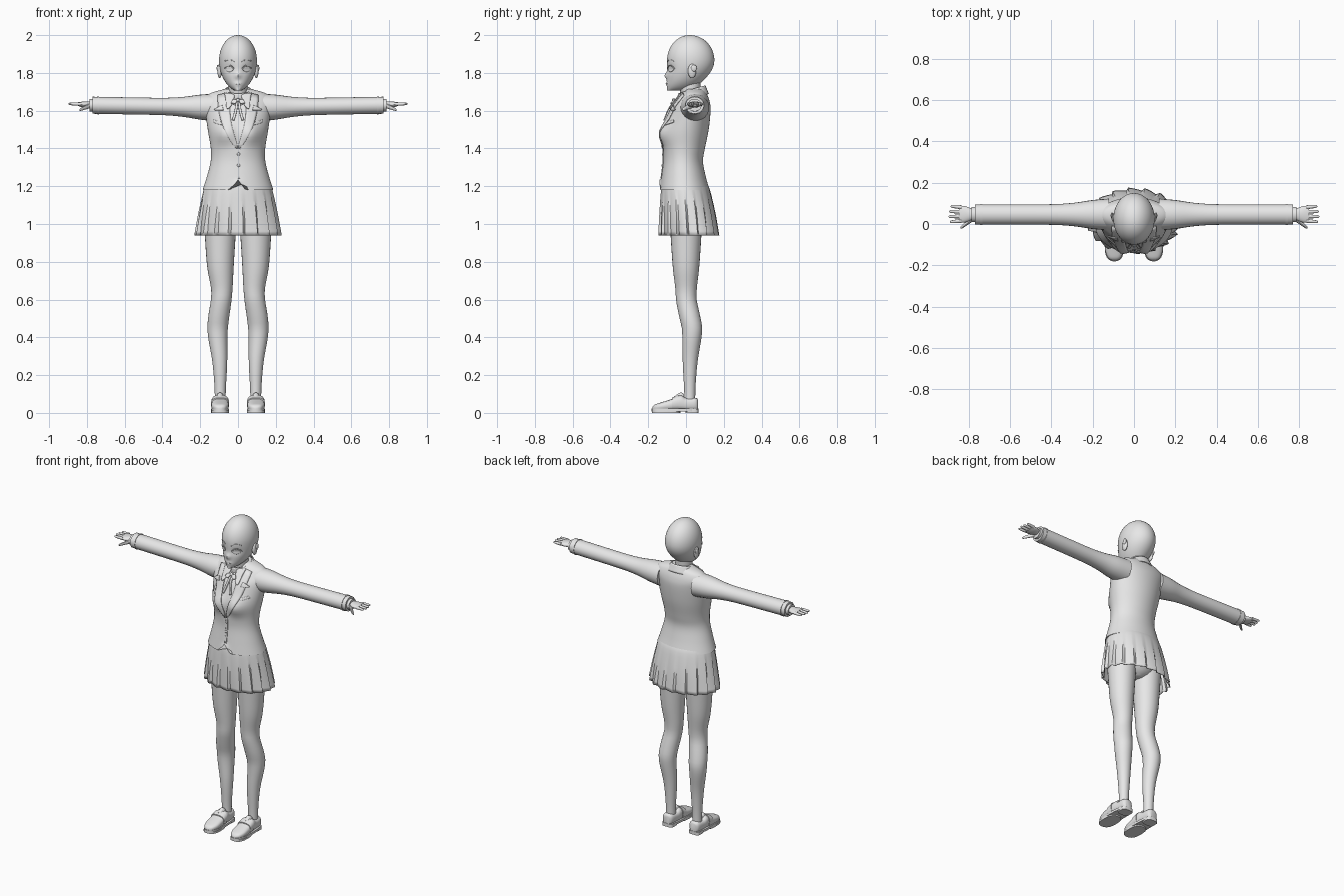
import bpy, bmesh, math
from mathutils import Vector
from mathutils.bvhtree import BVHTree

cube = bpy.data.objects.get("Cube")
if cube:
    bpy.data.objects.remove(cube, do_unlink=True)

shade = (0.8, 0.8, 0.8, 1)
grey = bpy.data.materials.new("plain_grey")
grey.use_nodes = True
grey.diffuse_color = shade
grey.node_tree.nodes["Principled BSDF"].inputs["Base Color"].default_value = shade


def finish(name, bm, mirror=False, thickness=0, sharp=40):
    """Turn a bmesh into a smooth shaded object with optional thickness and mirroring."""
    bmesh.ops.recalc_face_normals(bm, faces=bm.faces)
    mesh = bpy.data.meshes.new(name)
    bm.to_mesh(mesh)
    bm.free()
    mesh.materials.append(grey)
    mesh.shade_smooth()
    mesh.set_sharp_from_angle(angle=math.radians(sharp))
    obj = bpy.data.objects.new(name, mesh)
    bpy.context.collection.objects.link(obj)
    if thickness:
        solid = obj.modifiers.new("thickness", 'SOLIDIFY')
        solid.thickness = thickness
        solid.offset = 0
    if mirror:
        obj.modifiers.new("mirror", 'MIRROR').use_mirror_merge = False
    return obj


def oval(at, centre, radius):
    """Section given by its centre and radii on the two cross axes."""
    return (at, centre[0] - radius[0], centre[0] + radius[0], centre[1] - radius[1], centre[1] + radius[1])


def band(z, half, front, back):
    """Horizontal section of the body, symmetric in x."""
    return (z, -half, half, front, back)


def bump(distance, width):
    return math.exp(-(distance / width) ** 2)


def spread(low, high, count):
    return [low + (high - low) * i / (count - 1) for i in range(count)]


def smooth_rows(rows, steps):
    """Catmull-Rom interpolation of the sections."""
    out = []
    for i in range(len(rows) - 1):
        quad = [rows[max(i - 1, 0)], rows[i], rows[i + 1], rows[min(i + 2, len(rows) - 1)]]
        for s in range(steps):
            t = s / steps
            out.append([b + t / 2 * (c - a + t * (2 * a - 5 * b + 4 * c - d + t * (3 * (b - c) + d - a)))
                        for a, b, c, d in zip(*quad)])
    return out + [rows[-1]]


def loft(name, axis, rows, sides=24, power=1, steps=4, warp=None, cap=True, **options):
    """Skin oval sections along an axis; a power below one makes them boxier."""
    bm = bmesh.new()
    rings = []
    for t, a_low, a_high, b_low, b_high in smooth_rows(rows, steps):
        ring = []
        for i in range(sides):
            angle = math.tau * i / sides
            c, s = math.cos(angle), math.sin(angle)
            a = (a_low + a_high + (a_high - a_low) * math.copysign(abs(c) ** power, c)) / 2
            b = (b_low + b_high + (b_high - b_low) * math.copysign(abs(s) ** power, s)) / 2
            co = Vector({'X': (t, a, b), 'Y': (a, t, b), 'Z': (a, b, t)}[axis])
            if warp:
                warp(co, angle)
            ring.append(bm.verts.new(co))
        rings.append(ring)
    for low, high in zip(rings, rings[1:]):
        for i in range(sides):
            j = (i + 1) % sides
            bm.faces.new((low[i], low[j], high[j], high[i]))
    if cap:
        bm.faces.new(rings[0])
        bm.faces.new(rings[-1])
    return finish(name, bm, **options)


def surface(obj):
    mesh = obj.data
    return BVHTree.FromPolygons([v.co for v in mesh.vertices], [p.vertices[:] for p in mesh.polygons])


def on_front(tree, x, z, lift):
    hit = tree.ray_cast(Vector((x, -1, z)), Vector((0, 1, 0)))[0]
    if hit is None:
        hit = tree.find_nearest(Vector((x, -0.1, z)))[0]
    return hit - Vector((0, lift, 0))


def strip(t):
    return 1


def lens(t):
    return math.sin(math.pi * (0.05 + 0.9 * t))


def taper(t):
    return math.sqrt(1.01 - t)


def plate(name, tree, start, end, width, shape=strip, bow=0, lift=0.004, thickness=0.006, mirror=True):
    """Thin patch from start to end in x and z, bowed sideways and laid on a front surface."""
    start, end = Vector(start), Vector(end)
    side = (end - start).normalized()
    side = Vector((-side.y, side.x))
    bm = bmesh.new()
    lines = []
    for t in spread(0, 1, 13):
        middle = start.lerp(end, t) + side * bow * math.sin(math.pi * t)
        points = [middle + side * width * shape(t) * k for k in spread(-0.5, 0.5, 6)]
        lines.append([bm.verts.new(on_front(tree, p.x, p.y, lift)) for p in points])
    for p, q in zip(lines, lines[1:]):
        for k in range(len(p) - 1):
            bm.faces.new((p[k], p[k + 1], q[k + 1], q[k]))
    return finish(name, bm, mirror, thickness)


def ball(name, centre, size, mirror=False):
    bm = bmesh.new()
    bmesh.ops.create_uvsphere(bm, u_segments=16, v_segments=10, radius=1)
    bmesh.ops.scale(bm, vec=size, verts=bm.verts)
    bmesh.ops.translate(bm, vec=centre, verts=bm.verts)
    return finish(name, bm, mirror)


# Head: round skull above the brow line, narrowing jaw below it
def head_section(angle):
    u = math.sin(math.radians(angle))
    rest = 1 - u * u
    if u > 0:
        dome = math.sqrt(rest)
        return band(z=1.867 + 0.133 * u, half=0.1 * dome, front=0.02 - 0.12 * dome, back=0.02 + 0.13 * dome)
    return band(z=1.867 + 0.165 * u, half=0.1 * rest ** 0.6, front=-0.1, back=0.02 + 0.13 * rest ** 1.1)


def face_warp(co, angle):
    if co.y < 0:
        eye = bump(abs(co.x) - 0.045, 0.025) * bump(co.z - 1.82, 0.02)
        nose = bump(co.x, 0.013) * bump(co.z - 1.785, 0.016)
        mouth = bump(co.x, 0.02) * bump(co.z - 1.742, 0.012)
        co.y += 0.008 * eye - 0.014 * nose - 0.005 * mouth


head = loft("head", 'Z', [head_section(a) for a in spread(-76, 86, 25)], sides=48, steps=2, warp=face_warp)
skin = surface(head)
plate("eyes", skin, (0.024, 1.82), (0.067, 1.82), width=0.03, shape=lens, lift=0.002, thickness=0.003)
plate("upper_lashes", skin, (0.022, 1.823), (0.072, 1.825), width=0.005, bow=0.016, thickness=0.004)
plate("eyebrows", skin, (0.02, 1.858), (0.07, 1.862), width=0.004, bow=0.01, lift=0.001, thickness=0.003)
plate("lips", skin, (-0.018, 1.743), (0.018, 1.743), width=0.008, shape=lens, lift=0.001, thickness=0.003,
      mirror=False)

# Ears with a raised rim
ball("ears", (0.097, 0.032, 1.81), (0.012, 0.022, 0.038), mirror=True)
ball("ear_rims", (0.107, 0.042, 1.825), (0.006, 0.015, 0.018), mirror=True)

# Neck
loft("neck", 'Z', [band(z=1.62, half=0.06, front=-0.02, back=0.09), band(z=1.69, half=0.05, front=-0.03, back=0.075),
                   band(z=1.78, half=0.05, front=-0.045, back=0.08)])


# Jacket body with bust and a notch at the front hem
def jacket_warp(co, angle):
    if co.y < 0:
        co.y -= 0.032 * bump(abs(co.x) - 0.07, 0.055) * bump(co.z - 1.48, 0.055)
        co.z += max(0, 1.24 - co.z) * max(0, 1 - abs(co.x) / 0.04) * 0.9


jacket = loft("jacket_body", 'Z', [
    band(z=1.18, half=0.187, front=-0.14, back=0.125),
    band(z=1.25, half=0.165, front=-0.13, back=0.105),
    band(z=1.33, half=0.145, front=-0.12, back=0.09),
    band(z=1.4, half=0.144, front=-0.12, back=0.1),
    band(z=1.5, half=0.16, front=-0.115, back=0.12),
    band(z=1.6, half=0.174, front=-0.085, back=0.13),
    band(z=1.65, half=0.18, front=-0.05, back=0.125),
    band(z=1.69, half=0.15, front=-0.02, back=0.11),
    band(z=1.715, half=0.07, front=0, back=0.095)], sides=64, steps=5, warp=jacket_warp)
cloth = surface(jacket)
plate("jacket_lapels", cloth, (0.075, 1.69), (0.005, 1.4), width=0.07, shape=taper, bow=0.022)
plate("lapel_notches", cloth, (0.08, 1.615), (0.125, 1.605), width=0.025, shape=taper, lift=0.009)
plate("breast_pockets", cloth, (0.085, 1.53), (0.13, 1.545), width=0.015, lift=0.002, thickness=0.004)
plate("front_closure", cloth, (0.005, 1.4), (0.005, 1.24), width=0.012, lift=0.002, thickness=0.004, mirror=False)
for label, z in (("upper", 1.37), ("lower", 1.31)):
    ball(label + "_jacket_button", on_front(cloth, 0.003, z, lift=0.004), (0.008, 0.004, 0.008))


# Shirt collar, higher at the nape, with two front points
def collar_warp(co, angle):
    co.z += 0.3 * (co.y - 0.04)


loft("shirt_collar", 'Z', [band(z=1.665, half=0.095, front=-0.04, back=0.118),
                           band(z=1.715, half=0.066, front=-0.04, back=0.1)],
     sides=32, warp=collar_warp, cap=False, thickness=0.006)
plate("collar_points", cloth, (0.045, 1.69), (0.055, 1.61), width=0.055, shape=taper, bow=-0.005, lift=0.012)

# Neck ribbon
ball("ribbon_knot", on_front(cloth, 0, 1.655, lift=0.018), (0.011, 0.01, 0.011))
plate("ribbon_loops", cloth, (0.005, 1.655), (0.036, 1.64), width=0.022, shape=lens, lift=0.02, thickness=0.008)
plate("ribbon_tails", cloth, (0.006, 1.65), (0.026, 1.55), width=0.013, bow=-0.004, lift=0.012)


# Sleeves widen toward the shoulder and end in a band and a shirt cuff
def sleeve_section(x, grow=0):
    shoulder = 0.028 * bump(x - 0.12, 0.15) + grow
    return oval(at=x, centre=(0.046, 1.615 + 0.018 * x), radius=(0.049 + shoulder, 0.045 + shoulder))


loft("sleeves", 'X', [sleeve_section(x) for x in spread(0.12, 0.77, 9)], mirror=True)
loft("sleeve_bands", 'X', [sleeve_section(x, grow=0.003) for x in (0.735, 0.745)], mirror=True)
loft("shirt_cuffs", 'X', [sleeve_section(x, grow=-0.012) for x in (0.76, 0.787)], mirror=True)

# Hands: palm, four fanned fingers and a lowered thumb
loft("palms", 'X', [oval(at=0.775, centre=(0.047, 1.633), radius=(0.023, 0.017)),
                    oval(at=0.82, centre=(0.047, 1.633), radius=(0.04, 0.015)),
                    oval(at=0.848, centre=(0.048, 1.635), radius=(0.038, 0.01))], mirror=True)
for i, label in enumerate(("index", "middle", "ring", "little")):
    y = 0.015 + 0.022 * i
    tip = 0.9 - 0.007 * abs(i - 1.3)
    fan = (y - 0.047) * 0.12
    loft(label + "_fingers", 'X', [oval(at=0.835, centre=(y, 1.635), radius=(0.01, 0.01)),
                                   oval(at=tip - 0.01, centre=(y + fan, 1.636), radius=(0.007, 0.007)),
                                   oval(at=tip, centre=(y + fan, 1.637), radius=(0.002, 0.002))],
         sides=10, mirror=True)
loft("thumbs", 'X', [oval(at=0.785, centre=(0.025, 1.626), radius=(0.015, 0.014)),
                     oval(at=0.828, centre=(-0.01, 1.609), radius=(0.009, 0.009)),
                     oval(at=0.84, centre=(-0.017, 1.603), radius=(0.004, 0.004))], sides=10, mirror=True)


# Pleated skirt: a saw-toothed outline that deepens toward the hem
def pleat_warp(co, angle):
    phase = (angle * 18 / math.tau + 0.0001) % 1
    scale = 1 + 0.42 * max(0, 1.2 - co.z) * (phase - 0.5)
    co.x *= scale
    co.y = 0.02 + (co.y - 0.02) * scale


loft("pleated_skirt", 'Z', [band(z=1.22, half=0.165, front=-0.12, back=0.105),
                            band(z=1.18, half=0.18, front=-0.13, back=0.125),
                            band(z=1.06, half=0.204, front=-0.137, back=0.152),
                            band(z=0.94, half=0.222, front=-0.14, back=0.17)],
     sides=108, warp=pleat_warp, cap=False, thickness=0.004, sharp=30)

# Hips
loft("hips", 'Z', [band(z=0.95, half=0.03, front=-0.04, back=0.05), band(z=0.98, half=0.1, front=-0.075, back=0.085),
                   band(z=1.05, half=0.16, front=-0.09, back=0.11), band(z=1.18, half=0.16, front=-0.1, back=0.1)])


# Legs: tapering, with a narrower knee and a calf set back and outward
def leg_section(z):
    calf, knee = bump(z - 0.43, 0.12), bump(z - 0.64, 0.09)
    radius = 0.029 + 0.064 * max(0, z - 0.12) + 0.004 * calf - 0.007 * knee
    set_back = 0.02 * min(1, max(0, (0.6 - z) / 0.15)) + 0.012 * calf
    return oval(at=z, centre=(0.094 + 0.014 * calf - 0.009 * knee, set_back), radius=(radius, radius))


loft("legs", 'Z', [leg_section(z) for z in spread(0.05, 1.1, 22)], sides=28, steps=2, mirror=True)


# Loafers, pointing forward
def shoe_section(y, half, top):
    return (y, 0.095 - half, 0.095 + half, 0.012, top)


loft("shoe_uppers", 'Y', [shoe_section(y=0.064, half=0.02, top=0.07), shoe_section(y=0.05, half=0.034, top=0.08),
                          shoe_section(y=0, half=0.04, top=0.08), shoe_section(y=-0.03, half=0.043, top=0.094),
                          shoe_section(y=-0.08, half=0.046, top=0.072), shoe_section(y=-0.13, half=0.044, top=0.056),
                          shoe_section(y=-0.165, half=0.03, top=0.044), shoe_section(y=-0.178, half=0.01, top=0.03)],
     power=0.75, mirror=True)
loft("shoe_straps", 'Y', [shoe_section(y=-0.04, half=0.047, top=0.095), shoe_section(y=-0.075, half=0.048, top=0.08)],
     power=0.75, mirror=True)
loft("tongue_flaps", 'Y', [shoe_section(y=-0.01, half=0.023, top=0.1), shoe_section(y=-0.03, half=0.025, top=0.108),
                           shoe_section(y=-0.06, half=0.02, top=0.088)], mirror=True)
for label, low, high, middle, length, power in (("shoe_soles", 0.008, 0.022, -0.058, 0.124, 0.75),
                                                ("sole_fronts", 0, 0.012, -0.105, 0.075, 0.75),
                                                ("shoe_heels", 0, 0.02, 0.032, 0.034, 0.5)):
    width = 0.038 if label == "shoe_heels" else 0.047
    loft(label, 'Z', [oval(at=z, centre=(0.095, middle), radius=(width, length)) for z in (low, high)],
         power=power, steps=1, mirror=True)
